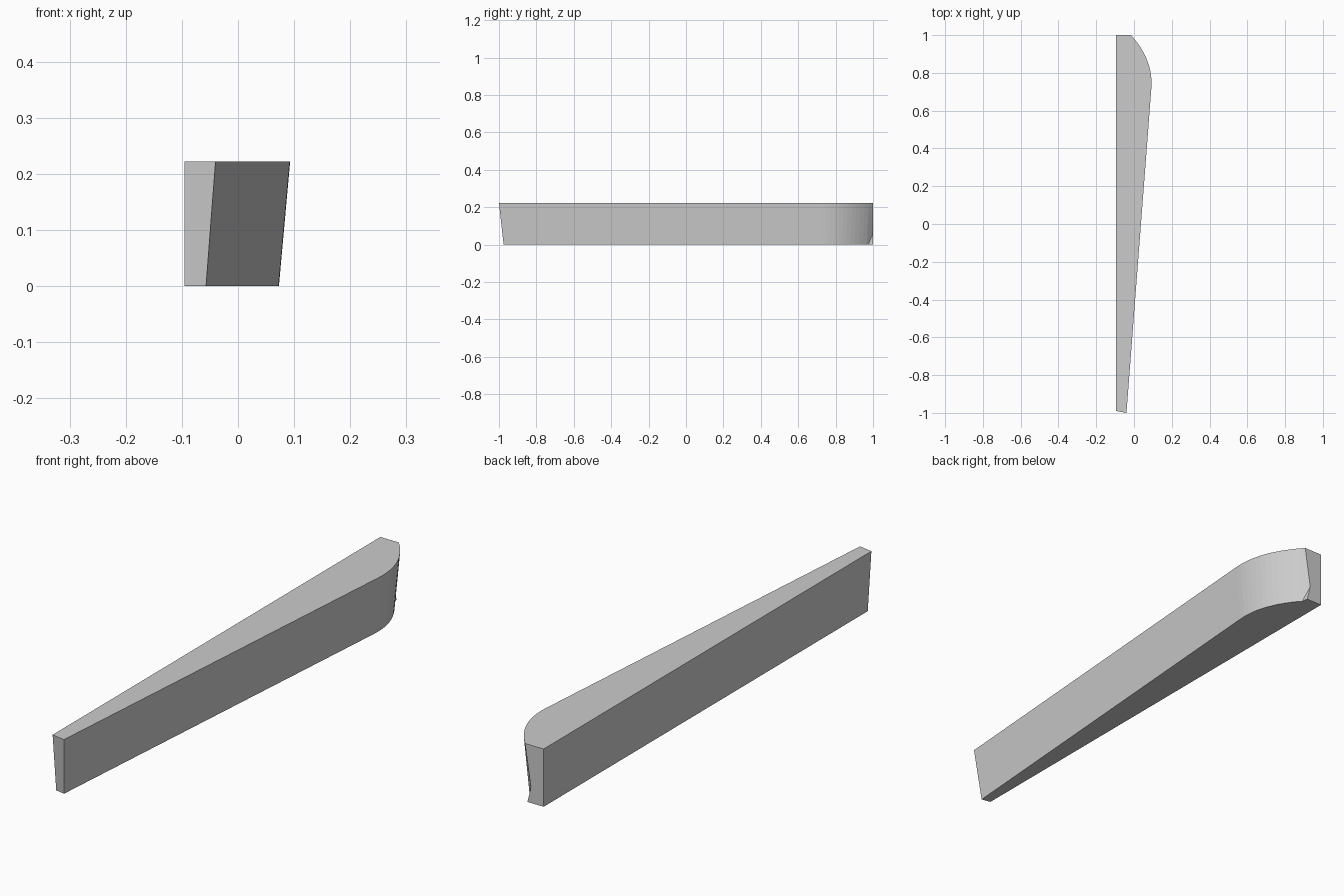
import bpy
import bmesh
from mathutils import Vector

cube = bpy.data.objects.get("Cube")
if cube:
    bpy.data.objects.remove(cube, do_unlink=True)

HEIGHT = 0.222
LEFT = -0.095      # x of the flat long side
DRAFT = 0.02       # how far the sloped side leans in at the base
STEPS = 12

# One plain grey for the whole piece
grey = bpy.data.materials.new("plain grey")
grey.use_nodes = True
colour = (0.6, 0.6, 0.6, 1)
grey.diffuse_color = colour
grey.node_tree.nodes["Principled BSDF"].inputs["Base Color"].default_value = colour

# Rounded nose: curve from the tapered side to the blunt back end
start, bend, end = Vector((0.092, 0.72)), Vector((0.103, 0.87)), Vector((-0.016, 1))
rim, base = [], []
for i in range(STEPS + 1):
    t = i / STEPS
    p = start * (1 - t) ** 2 + bend * 2 * t * (1 - t) + end * t * t
    d = ((bend - start) * (1 - t) + (end - bend) * t).normalized()
    inward = Vector((-d.y, d.x)) * DRAFT
    rim.append(p)
    base.append(p + inward)
base[-1] = Vector((-0.022, 0.975))

bm = bmesh.new()


def vert(x, y, z):
    return bm.verts.new((x, y, z))


top = [vert(p.x, p.y, HEIGHT) for p in rim]
low = [vert(p.x, p.y, 0) for p in base]

# Narrow front end, undercut towards the base
front_top = vert(-0.04, -1, HEIGHT)
front_low = vert(-0.057, -0.975, 0)
front_top_left = vert(LEFT, -0.99, HEIGHT)
front_low_left = vert(LEFT, -0.968, 0)

# Blunt back end with its small lower corner spur
back_top_left = vert(LEFT, 1, HEIGHT)
back_low_left = vert(LEFT, 1, 0)
notch = vert(-0.041, 1, 0.06)
spur = vert(-0.026, 1, 0)

# Top, base, long side, front end, back end, tapered side, spur facet
faces = [
    [front_top_left, front_top] + top + [back_top_left],
    [front_low_left, front_low] + low + [spur, back_low_left],
    [front_top_left, back_top_left, back_low_left, front_low_left],
    [front_top_left, front_low_left, front_low, front_top],
    [back_top_left, top[-1], notch, spur, back_low_left],
    [front_top, front_low, low[0], top[0]],
    [notch, low[-1], spur],
]
# Nose facets; the last one runs down to the notch
for i in range(STEPS - 1):
    faces.append([top[i], low[i], low[i + 1], top[i + 1]])
faces.append([top[-2], low[-2], low[-1], notch])
faces.append([top[-2], notch, top[-1]])
for f in faces:
    bm.faces.new(f)
bmesh.ops.recalc_face_normals(bm, faces=bm.faces[:])

mesh = bpy.data.meshes.new("tapered_wedge")
bm.to_mesh(mesh)
bm.free()
mesh.materials.append(grey)
wedge = bpy.data.objects.new("tapered_wedge", mesh)
bpy.context.collection.objects.link(wedge)
